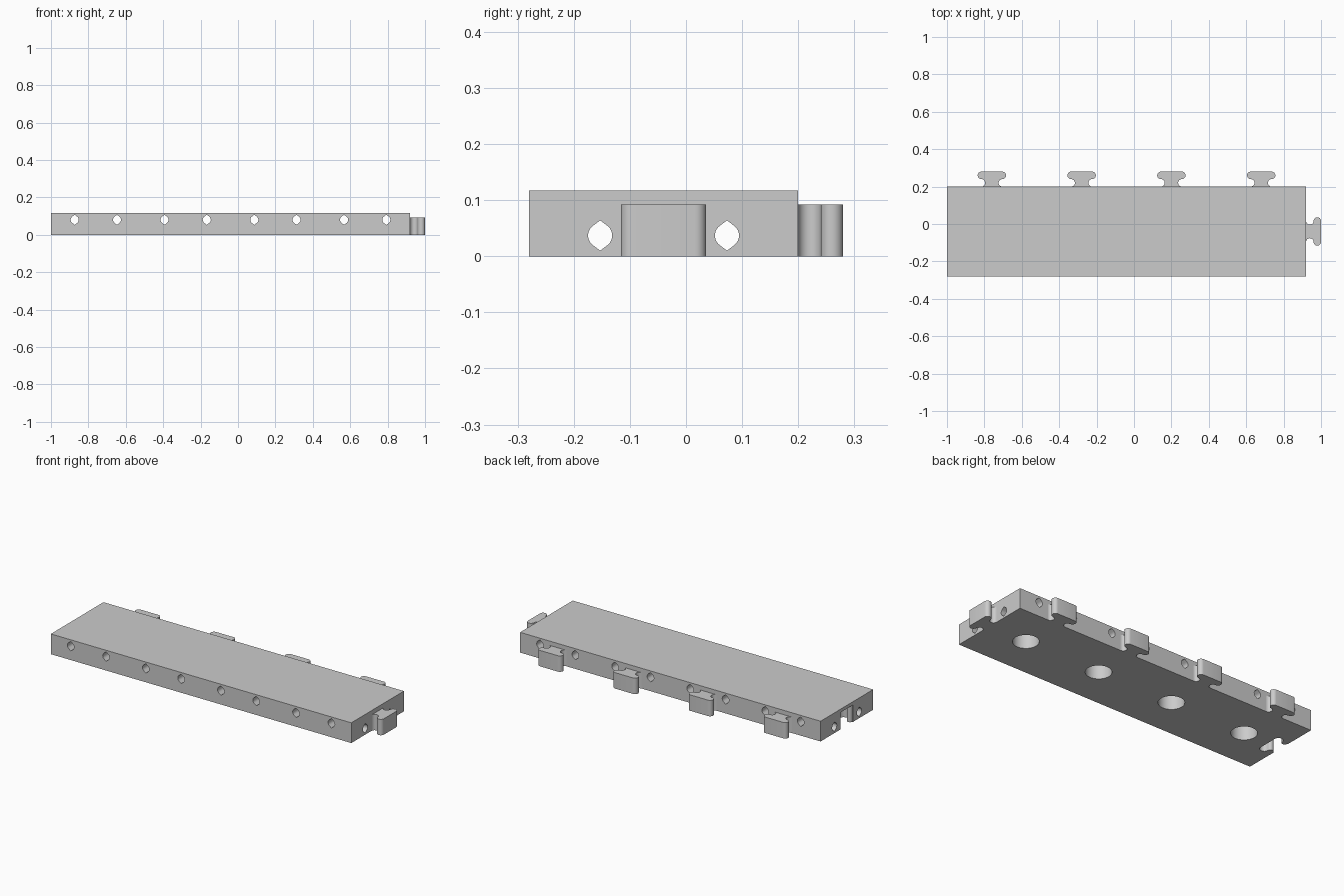
import bpy
import bmesh
from math import radians, cos, sin, pi
from mathutils import Vector

cube = bpy.data.objects.get("Cube")
if cube:
    bpy.data.objects.remove(cube, do_unlink=True)

grey = bpy.data.materials.new("plain grey")
grey.use_nodes = True
grey.diffuse_color = (0.6, 0.6, 0.6, 1)
grey.node_tree.nodes["Principled BSDF"].inputs["Base Color"].default_value = (0.6, 0.6, 0.6, 1)

# Main sizes
LEFT, RIGHT, FRONT, BACK, TOP = -1.0, 0.92, -0.28, 0.20, 0.117
MID_Y = (FRONT + BACK) / 2
CONNECTOR_HEIGHT = 0.092
BAYS = [LEFT + (RIGHT - LEFT) * (i + 0.5) / 4 for i in range(4)]
HOLE_OFFSET = 0.113


def prism(name, points, sweep):
    """Extrude a closed outline along a vector."""
    bm = bmesh.new()
    face = bm.faces.new([bm.verts.new(p) for p in points])
    extruded = bmesh.ops.extrude_face_region(bm, geom=[face])
    moved = [v for v in extruded["geom"] if isinstance(v, bmesh.types.BMVert)]
    bmesh.ops.translate(bm, verts=moved, vec=sweep)
    bmesh.ops.recalc_face_normals(bm, faces=bm.faces)
    mesh = bpy.data.meshes.new(name)
    bm.to_mesh(mesh)
    bm.free()
    mesh.materials.append(grey)
    obj = bpy.data.objects.new(name, mesh)
    bpy.context.collection.objects.link(obj)
    return obj


def arc(cx, cy, r, start, end, steps=12):
    angles = [radians(start + (end - start) * i / steps) for i in range(steps + 1)]
    return [(cx + r * cos(a), cy + r * sin(a)) for a in angles]


def tee_outline(gap=0.0):
    """T outline as (width, depth): concave neck, rounded head."""
    w = 0.056
    half = arc(w, 0.02, 0.02 - gap, 270, 90) + arc(w, 0.06, 0.02 + gap, -90, 90)
    if gap:
        half.insert(0, (w, -0.01))
    else:
        half.pop(13)  # neck and head meet at one shared point
    return half + [(-x, d) for x, d in reversed(half)]


def pin_outline():
    """Round hole drawn out to a point above and below."""
    r, tip = 0.0215, 0.027
    return arc(0, 0, r, -53, 53) + [(0, tip)] + arc(0, 0, r, 127, 233) + [(0, -tip)]


# Plate
plate = prism("plate", [(LEFT, FRONT, 0), (RIGHT, FRONT, 0), (RIGHT, BACK, 0), (LEFT, BACK, 0)],
              Vector((0, 0, TOP)))

# Cutters: cross holes, long holes, round pockets underneath, socket at the left end
cutters = []
for x in BAYS:
    for side in (-1, 1):
        cx = x + side * HOLE_OFFSET
        cutters.append(prism("cross_hole_cutter",
                             [(cx + u, FRONT - 0.1, 0.08 + v) for u, v in pin_outline()],
                             Vector((0, 0.8, 0))))
    cutters.append(prism("pocket_cutter",
                         [(px, py, -0.05) for px, py in arc(x, MID_Y, 0.068, 0, 352.5, 47)],
                         Vector((0, 0, 0.05 + 0.095))))
for side in (-1, 1):
    cy = MID_Y + side * HOLE_OFFSET
    cutters.append(prism("long_hole_cutter",
                         [(LEFT - 0.1, cy + u, 0.037 + v) for u, v in pin_outline()],
                         Vector((2.3, 0, 0))))
cutters.append(prism("socket_cutter",
                     [(LEFT + d, MID_Y + w, -0.05) for w, d in tee_outline(0.004)],
                     Vector((0, 0, 0.05 + 0.098))))

for cutter in cutters:
    cutter.hide_render = True
    mod = plate.modifiers.new(cutter.name, "BOOLEAN")
    mod.operation = "DIFFERENCE"
    mod.solver = "EXACT"
    mod.object = cutter

# Keep the cut result and drop the cutters
bpy.context.view_layer.update()
graph = bpy.context.evaluated_depsgraph_get()
result = bpy.data.meshes.new_from_object(plate.evaluated_get(graph))
plate.modifiers.clear()
plate.data = result
for cutter in cutters:
    bpy.data.objects.remove(cutter, do_unlink=True)

# Connectors along the back and at the right end
parts = [plate]
lift = Vector((0, 0, CONNECTOR_HEIGHT))
for i, x in enumerate(BAYS):
    parts.append(prism(f"back_connector_{i + 1}",
                       [(x + w, BACK + d, 0) for w, d in tee_outline()], lift))
parts.append(prism("end_connector",
                   [(RIGHT + d, MID_Y + w, 0) for w, d in tee_outline()], lift))

# Smooth curved walls, keep edges sharp
bpy.ops.object.select_all(action="DESELECT")
for obj in parts:
    obj.select_set(True)
bpy.context.view_layer.objects.active = plate
bpy.ops.object.shade_smooth_by_angle(angle=radians(30))
